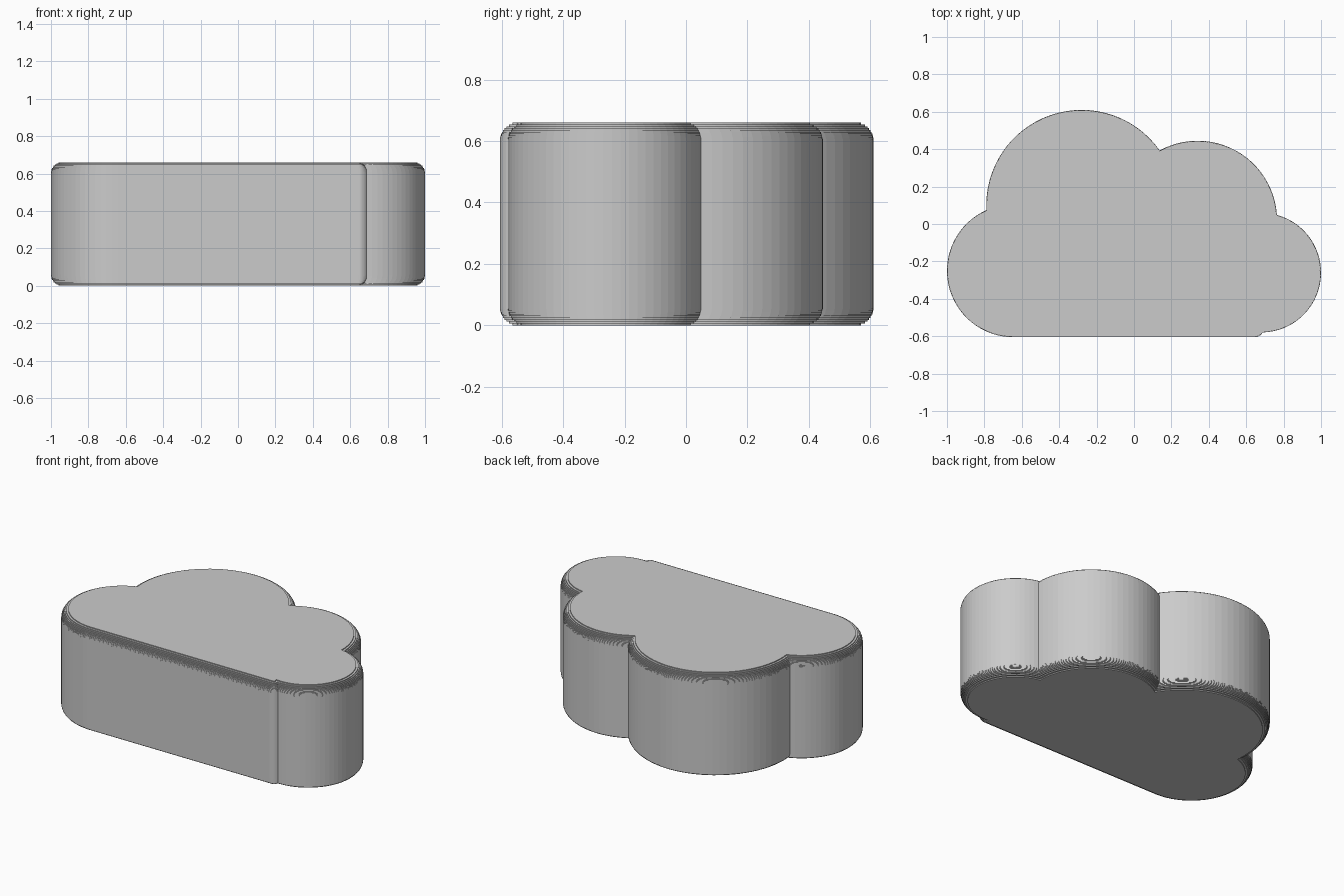
import bpy, bmesh, math
from mathutils import Vector

cube = bpy.data.objects.get("Cube")
if cube:
    bpy.data.objects.remove(cube, do_unlink=True)

HEIGHT = 0.66
EDGE = 0.06      # radius of the stepped rounding
STEPS = 10       # terraces in each rounded edge

# Lobes counter-clockwise: centre x, centre y, radius
LOBES = [
    (0.68, -0.26, 0.32),      # right puff
    (0.34, 0.02, 0.425),      # small upper puff
    (-0.28, 0.10, 0.51),      # large upper puff
    (-0.645, -0.25, 0.355),   # left puff
    (0.645, -0.555, 0.05),    # rounded end of the flat base
]


def junction(a, b):
    """Outer crossing point when going counter-clockwise from lobe a to b."""
    pa, pb = Vector(a[:2]), Vector(b[:2])
    d = (pb - pa).length
    u = (pb - pa) / d
    along = (d * d + a[2] ** 2 - b[2] ** 2) / (2 * d)
    side = math.sqrt(max(a[2] ** 2 - along ** 2, 0))
    return pa + u * along + Vector((u.y, -u.x)) * side


def outline(inset):
    """Cloud contour shrunk by inset; always the same number of points."""
    lobes = [(x, y, r - inset) for x, y, r in LOBES]
    points = []
    for i, (x, y, r) in enumerate(lobes):
        start = junction(lobes[i - 1], lobes[i])
        end = junction(lobes[i], lobes[(i + 1) % len(lobes)])
        a0 = math.atan2(start.y - y, start.x - x)
        a1 = math.atan2(end.y - y, end.x - x)
        if i == 3:
            a1 = -math.pi / 2    # left puff runs into the flat base
        if i == 4:
            a0 = -math.pi / 2
        sweep = (a1 - a0) % math.tau
        count = 8 if i == 4 else (24 if i == 1 else 32)
        # The shared junction belongs to the next lobe, except at the flat base
        last = count + 1 if i == 3 else count
        for k in range(last):
            a = a0 + sweep * k / count
            points.append((x + r * math.cos(a), y + r * math.sin(a)))
    return points


# Terrace profile: pairs of (height, inset), mirrored top and bottom
lower = []
for s in range(STEPS):
    t = 1 - (s + 0.5) / STEPS
    inset = EDGE * (1 - math.sqrt(1 - t * t))
    lower += [(EDGE * s / STEPS, inset), (EDGE * (s + 1) / STEPS, inset)]
lower.append((EDGE, 0))
profile = lower + [(HEIGHT - z, inset) for z, inset in reversed(lower)]

# Stack the contours and bridge neighbouring rings
bm = bmesh.new()
rings = [[bm.verts.new((x, y, z)) for x, y in outline(inset)] for z, inset in profile]
for low, high in zip(rings, rings[1:]):
    for k in range(len(low)):
        n = (k + 1) % len(low)
        bm.faces.new((low[k], low[n], high[n], high[k]))
bm.faces.new(rings[0][::-1])
bm.faces.new(rings[-1])
bmesh.ops.recalc_face_normals(bm, faces=bm.faces)

mesh = bpy.data.meshes.new("cloud_body")
bm.to_mesh(mesh)
bm.free()
cloud = bpy.data.objects.new("cloud_body", mesh)
bpy.context.collection.objects.link(cloud)

# Plain grey finish
grey = bpy.data.materials.new("light_grey")
grey.use_nodes = True
colour = (0.6, 0.6, 0.6, 1)
grey.diffuse_color = colour
grey.node_tree.nodes["Principled BSDF"].inputs["Base Color"].default_value = colour
mesh.materials.append(grey)
